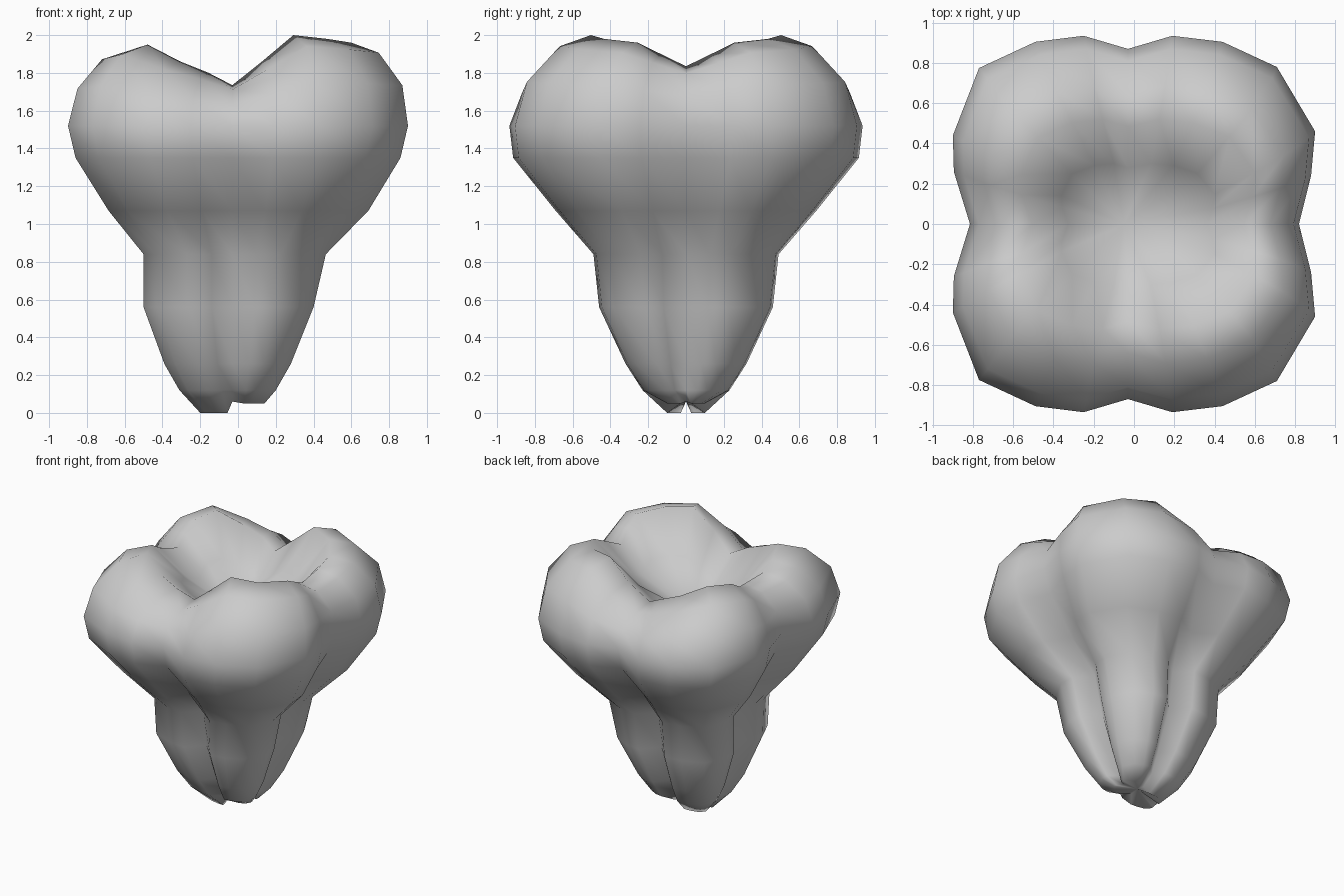
import bpy
import bmesh

cube = bpy.data.objects.get("Cube")
if cube:
    bpy.data.objects.remove(cube, do_unlink=True)

enamel = bpy.data.materials.new("enamel grey")
enamel.use_nodes = True
tone = (0.6, 0.6, 0.6, 1)
enamel.diffuse_color = tone
enamel.node_tree.nodes["Principled BSDF"].inputs["Base Color"].default_value = tone

# Half of the four-lobed cross-section, from the -x groove to the +x groove
OUTLINE = [(-.815, 0), (-.895, .26), (-.9, .44), (-.77, .775), (-.49, .905),
           (-.25, .935), (-.03, .87), (.19, .935), (.44, .905), (.71, .78),
           (.9, .46), (.88, .24), (.82, 0)]
# Height of the chewing ridge above each outline point
CREST = [1.82, 1.86, 1.92, 1.95, 1.86, 1.8, 1.735, 1.86, 2, 1.98, 1.96, 1.9, 1.835]
GROOVES = (0, 6, 12)


def section(left, right, depth, groove=0):
    """Half cross-section with given reaches and extra groove depth."""
    points = []
    for i, (x, y) in enumerate(OUTLINE):
        cut = 1 - groove if i in GROOVES else 1
        sx = (left if x < 0 else right) / .9
        if i == 6:
            points.append((x, y * cut * depth / .935))
        else:
            points.append((x * sx * cut, y * depth / .935))
    return points


bm = bmesh.new()


def ring(points, heights):
    """Mirror a half section across y and make its vertices."""
    half = [(x, y, z) for (x, y), z in zip(points, heights)]
    other = [(x, -y, z) for x, y, z in reversed(half[1:-1])]
    return [bm.verts.new(p) for p in half + other]


def bridge(a, b):
    n = len(a)
    for i in range(n):
        j = (i + 1) % n
        bm.faces.new((a[i], a[j], b[j], b[i]))


def cap(loop, centre):
    tip = bm.verts.new(centre)
    for i, v in enumerate(loop):
        bm.faces.new((v, loop[(i + 1) % len(loop)], tip))


rings = []
# Root tips: the -x pair reaches lower
tips = section(.2, .14, .1, .3)
rings.append(ring(tips, [.06 if i in GROOVES else (0 if x < 0 else .05)
                         for i, (x, y) in enumerate(tips)]))
# Roots and flaring crown: height, -x reach, +x reach, y reach, groove
for z, left, right, depth, groove in (
        (.12, .31, .2, .23, .28), (.26, .39, .28, .32, .26),
        (.56, .5, .4, .46, .2), (.84, .5, .465, .49, .16),
        (1.07, .685, .69, .69, .1), (1.35, .86, .86, .915, .03),
        (1.52, .9, .9, .935, 0)):
    rings.append(ring(section(left, right, depth, groove), [z] * len(OUTLINE)))
# Shoulder, cusp ridge and basin: reaches, base height, share of crest height
for left, right, depth, base, share in (
        (.85, .87, .87, 1.55, .45), (.72, .745, .69, 1.55, .87),
        (.56, .6, .52, 1.55, 1), (.36, .4, .3, 1.45, .5)):
    rings.append(ring(section(left, right, depth),
                      [base + (c - base) * share for c in CREST]))
for lower, upper in zip(rings, rings[1:]):
    bridge(lower, upper)
cap(rings[0], (-.03, 0, .07))
cap(rings[-1], (-.05, 0, 1.47))

bmesh.ops.recalc_face_normals(bm, faces=bm.faces)
for f in bm.faces:
    f.smooth = True
mesh = bpy.data.meshes.new("molar_tooth")
bm.to_mesh(mesh)
bm.free()
mesh.materials.append(enamel)
tooth = bpy.data.objects.new("molar_tooth", mesh)
bpy.context.collection.objects.link(tooth)
